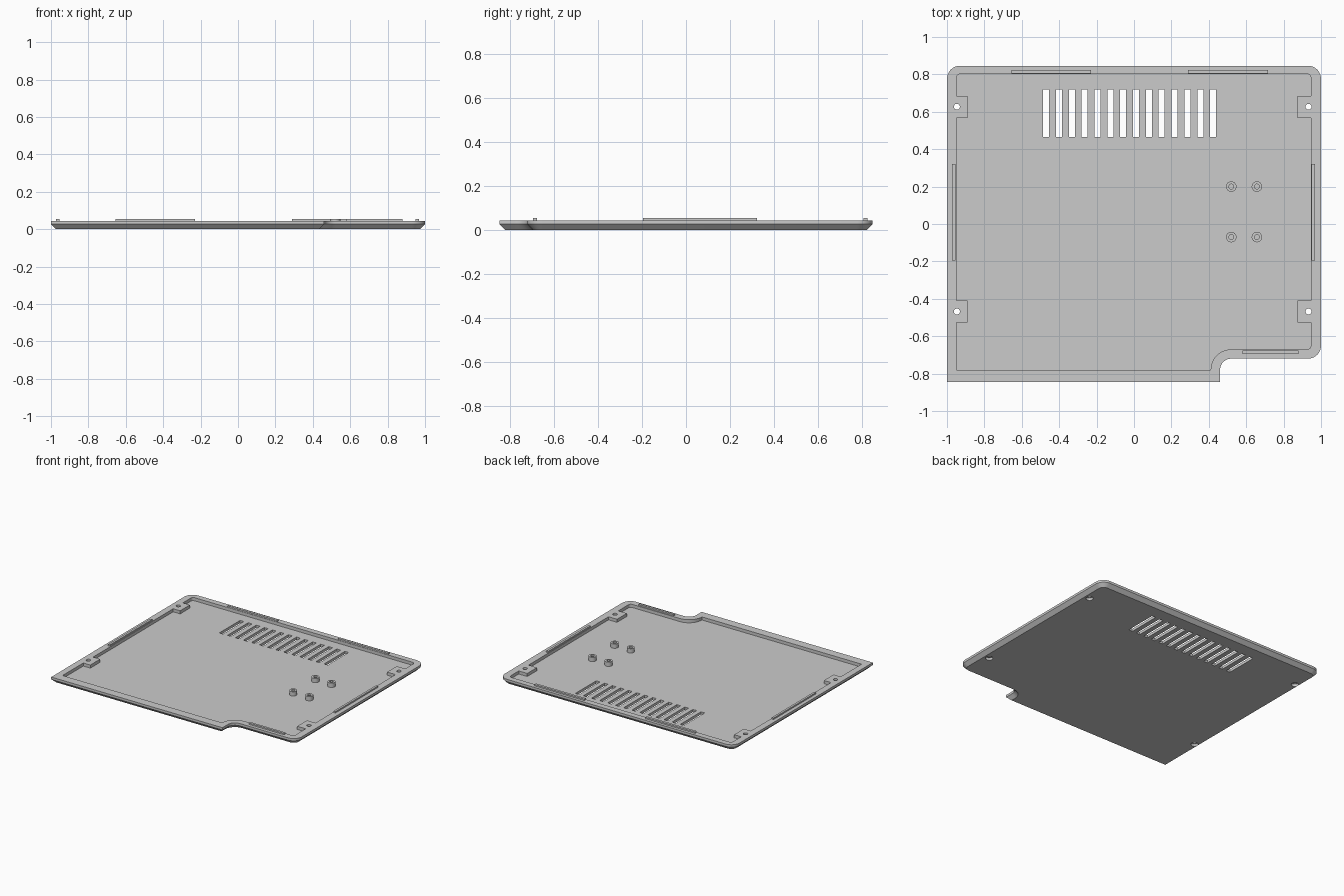
import bpy, bmesh
from math import radians, cos, sin

cube = bpy.data.objects.get("Cube")
if cube:
    bpy.data.objects.remove(cube, do_unlink=True)

grey = bpy.data.materials.new("light grey plastic")
grey.use_nodes = True
COLOUR = (0.6, 0.6, 0.6, 1)
grey.diffuse_color = COLOUR
grey.node_tree.nodes["Principled BSDF"].inputs["Base Color"].default_value = COLOUR

RIM, FLOOR, RAIL = 0.045, 0.021, 0.056


def loft(name, loops):
    """Solid through stacked loops of (points, z), capped at both ends."""
    bm = bmesh.new()
    rings = [[bm.verts.new((x, y, z)) for x, y in pts] for pts, z in loops]
    for low, high in zip(rings, rings[1:]):
        for i in range(len(low)):
            j = (i + 1) % len(low)
            bm.faces.new((low[i], low[j], high[j], high[i]))
    bm.faces.new(rings[0][::-1])
    bm.faces.new(rings[-1])
    bmesh.ops.recalc_face_normals(bm, faces=bm.faces)
    mesh = bpy.data.meshes.new(name)
    bm.to_mesh(mesh)
    bm.free()
    mesh.materials.append(grey)
    obj = bpy.data.objects.new(name, mesh)
    bpy.context.collection.objects.link(obj)
    return obj


def prism(name, pts, z0, z1):
    return loft(name, [(pts, z0), (pts, z1)])


def box(name, x0, x1, y0, y1, z0, z1):
    return prism(name, [(x0, y0), (x1, y0), (x1, y1), (x0, y1)], z0, z1)


def arc(cx, cy, r, a0, a1, n=10):
    angles = [radians(a0 + (a1 - a0) * i / n) for i in range(n + 1)]
    return [(cx + r * cos(a), cy + r * sin(a)) for a in angles]


def disc(name, x, y, r, z0, z1):
    return prism(name, arc(x, y, r, 0, 345, 23), z0, z1)


def cut(target, cutter):
    cutter.hide_render = True
    mod = target.modifiers.new(cutter.name, 'BOOLEAN')
    mod.operation, mod.solver, mod.object = 'DIFFERENCE', 'EXACT', cutter
    bpy.context.view_layer.objects.active = target
    bpy.ops.object.modifier_apply(modifier=mod.name)
    bpy.data.objects.remove(cutter, do_unlink=True)


def outline(d):
    """Outer edge moved inwards by d, with the notch at the front left."""
    r = 0.07 - d
    return ([(d - 1, d - 0.846), (0.46 - d, d - 0.846)]
            + arc(0.52, -0.78, 0.06 + d, 180, 90)
            + arc(0.93, -0.65, r, -90, 0)
            + arc(0.93, 0.776, r, 0, 90)
            + arc(-0.93, 0.776, r, 90, 180))


def tab(edge, inner, y0, y1):
    return [(edge, y0), (inner, y0), (inner, y1), (edge, y1)]


# Tray body with a chamfered underside
tray = loft("tray", [(outline(0.027), 0), (outline(0), 0.027), (outline(0), RIM)])

# Recessed floor, leaving the rim and four screw tabs
TABS = [(-0.527, -0.408), (0.567, 0.685)]
recess = [(-0.95, -0.78)] + arc(0.52, -0.78, 0.11, 180, 90)
recess += arc(0.926, -0.65, 0.02, -90, 0, 4)
for y0, y1 in TABS:
    recess += tab(0.946, 0.874, y0, y1)
recess += arc(0.926, 0.782, 0.02, 0, 90, 4) + arc(-0.93, 0.782, 0.02, 90, 180, 4)
for y0, y1 in reversed(TABS):
    recess += tab(-0.95, -0.89, y1, y0)
cut(tray, prism("recess_cutter", recess, FLOOR, 0.1))

# Ventilation slots
for i in range(14):
    x = -0.47 + i * 0.0687
    cut(tray, box("slot_cutter", x - 0.016, x + 0.016, 0.466, 0.72, -0.1, 0.1))

# Screw holes with a wider pocket underneath
for x in (-0.947, 0.933):
    for y in (-0.468, 0.627):
        cut(tray, disc("screw_hole_cutter", x, y, 0.016, -0.1, 0.1))
        cut(tray, disc("screw_head_cutter", x, y, 0.026, -0.1, 0.018))

# Locating rails on the rim
RAILS = {
    "back_right_rail": (-0.655, -0.23, 0.805, 0.824),
    "back_left_rail": (0.29, 0.716, 0.805, 0.824),
    "right_rail": (-0.972, -0.955, -0.195, 0.322),
    "left_rail": (0.95, 0.967, -0.195, 0.322),
    "front_rail": (0.58, 0.88, -0.695, -0.677),
}
for name, (x0, x1, y0, y1) in RAILS.items():
    box(name, x0, x1, y0, y1, RIM - 0.005, RAIL)

# Hollow mounting posts on the floor
posts = []
for x in (0.52, 0.657):
    for y in (-0.07, 0.2):
        post = disc("mounting_post", x, y, 0.028, FLOOR - 0.005, 0.054)
        cut(post, disc("post_bore_cutter", x, y, 0.013, FLOOR, 0.1))
        posts.append(post)

# Smooth the rounded walls, keeping edges crisp
bpy.ops.object.select_all(action='DESELECT')
for obj in [tray] + posts:
    obj.select_set(True)
bpy.context.view_layer.objects.active = tray
bpy.ops.object.shade_smooth_by_angle(angle=radians(25))
